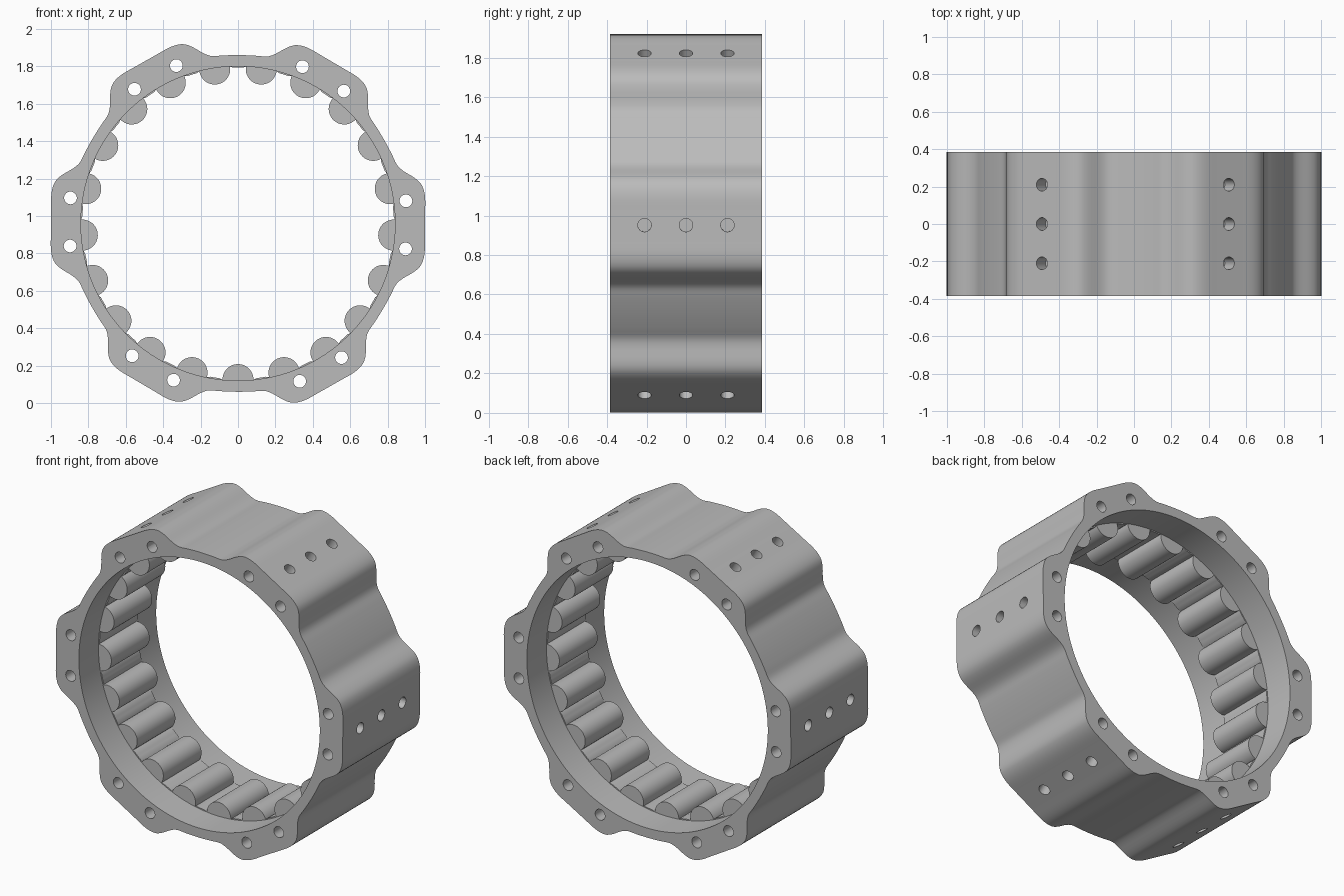
import bpy, bmesh, math
from mathutils import Matrix, Vector

CENTRE_Z = 0.96
HALF_DEPTH = 0.385
TWIST = math.radians(-0.5)
LOBES = 6
ROLLERS = 21

if "Cube" in bpy.data.objects:
    bpy.data.objects.remove(bpy.data.objects["Cube"], do_unlink=True)

steel = bpy.data.materials.new("grey_steel")
steel.use_nodes = True
colour = (0.5, 0.5, 0.5, 1)
steel.diffuse_color = colour
steel.node_tree.nodes["Principled BSDF"].inputs["Base Color"].default_value = colour


def polar(r, a):
    return Vector((r * math.cos(a), r * math.sin(a)))


def make_object(name, bm):
    bmesh.ops.recalc_face_normals(bm, faces=bm.faces)
    mesh = bpy.data.meshes.new(name)
    bm.to_mesh(mesh)
    bm.free()
    mesh.materials.append(steel)
    obj = bpy.data.objects.new(name, mesh)
    bpy.context.collection.objects.link(obj)
    return obj


def ring(name, outer, inner, half):
    """Extruded ring between two loops with matching point counts."""
    bm = bmesh.new()
    loops = [[bm.verts.new((p.x, y, p.y + CENTRE_Z)) for p in pts]
             for pts, y in ((outer, -half), (outer, half), (inner, half), (inner, -half))]
    n = len(outer)
    for k in range(4):
        a, b = loops[k], loops[(k + 1) % 4]
        for i in range(n):
            j = (i + 1) % n
            bm.faces.new((a[i], a[j], b[j], b[i]))
    return make_object(name, bm)


def smooth(obj):
    bpy.ops.object.select_all(action='DESELECT')
    obj.select_set(True)
    bpy.context.view_layer.objects.active = obj
    bpy.ops.object.shade_smooth_by_angle(angle=math.radians(30))


# Half a lobe: angle from lobe middle (degrees) and radius
HALF_LOBE = [(0, 1.0), (4, 1.0024), (8.5, 1.010), (11, 1.0085), (13.1, 0.998),
             (15.1, 0.973), (17.9, 0.930), (20.4, 0.907), (24, 0.902), (30, 0.900)]


def lobe_radius(deg):
    """Smooth interpolation through the half lobe."""
    pts = HALF_LOBE
    slopes = [0] + [(pts[i + 1][1] - pts[i - 1][1]) / (pts[i + 1][0] - pts[i - 1][0])
                    for i in range(1, len(pts) - 1)] + [0]
    for i in range(len(pts) - 1):
        (x0, y0), (x1, y1) = pts[i], pts[i + 1]
        if deg <= x1:
            w = x1 - x0
            t = (deg - x0) / w
            return (y0 * (1 + 2 * t) * (1 - t) ** 2 + slopes[i] * w * t * (1 - t) ** 2
                    + y1 * t * t * (3 - 2 * t) + slopes[i + 1] * w * t * t * (t - 1))
    return pts[-1][1]


# Lobed housing with plain bore
outer, bore = [], []
for i in range(360):
    d = i % 60
    a = math.radians(i) + TWIST
    outer.append(polar(lobe_radius(min(d, 60 - d)), a))
    bore.append(polar(0.84, a))
housing = ring("lobed_housing", outer, bore, HALF_DEPTH)

# Bolt holes along the axis and blind holes into each lobe
cut = bmesh.new()


def drill(middle, axis, radius, length):
    turn = Vector((0, 0, 1)).rotation_difference(axis).to_matrix().to_4x4()
    bmesh.ops.create_cone(cut, cap_ends=True, segments=32, radius1=radius, radius2=radius,
                          depth=length, matrix=Matrix.Translation(middle) @ turn)


for k in range(LOBES):
    a = TWIST + k * math.tau / LOBES
    for side in (-1, 1):
        p = polar(0.906, a + side * math.radians(8.15))
        drill(Vector((p.x, 0, p.y + CENTRE_Z)), Vector((0, 1, 0)), 0.034, 1)
    for y in (-0.21, 0, 0.21):
        p = polar(1.0, a)
        drill(Vector((p.x, y, p.y + CENTRE_Z)), Vector((p.x, 0, p.y)), 0.034, 0.2)
cutter = make_object("hole_cutter", cut)
cutter.hide_render = True

mod = housing.modifiers.new("holes", 'BOOLEAN')
mod.operation = 'DIFFERENCE'
mod.solver = 'EXACT'
mod.object = cutter
bpy.context.view_layer.objects.active = housing
bpy.ops.object.modifier_apply(modifier=mod.name)
bpy.data.objects.remove(cutter, do_unlink=True)
smooth(housing)

# Inner band of half-round rollers
inner = []
step = math.tau / ROLLERS
for k in range(ROLLERS):
    a = -math.pi / 2 + k * step
    centre = polar(0.835, a)
    for i in range(25):
        inner.append(centre + polar(0.083, a - math.pi / 2 - i * math.pi / 24 + math.tau))
    for i in range(4):
        inner.append(polar(0.833, a + step * (0.4 + i * 0.2 / 3)))
back = [p.normalized() * 0.845 for p in inner]
smooth(ring("roller_band", back, inner, 0.19))
